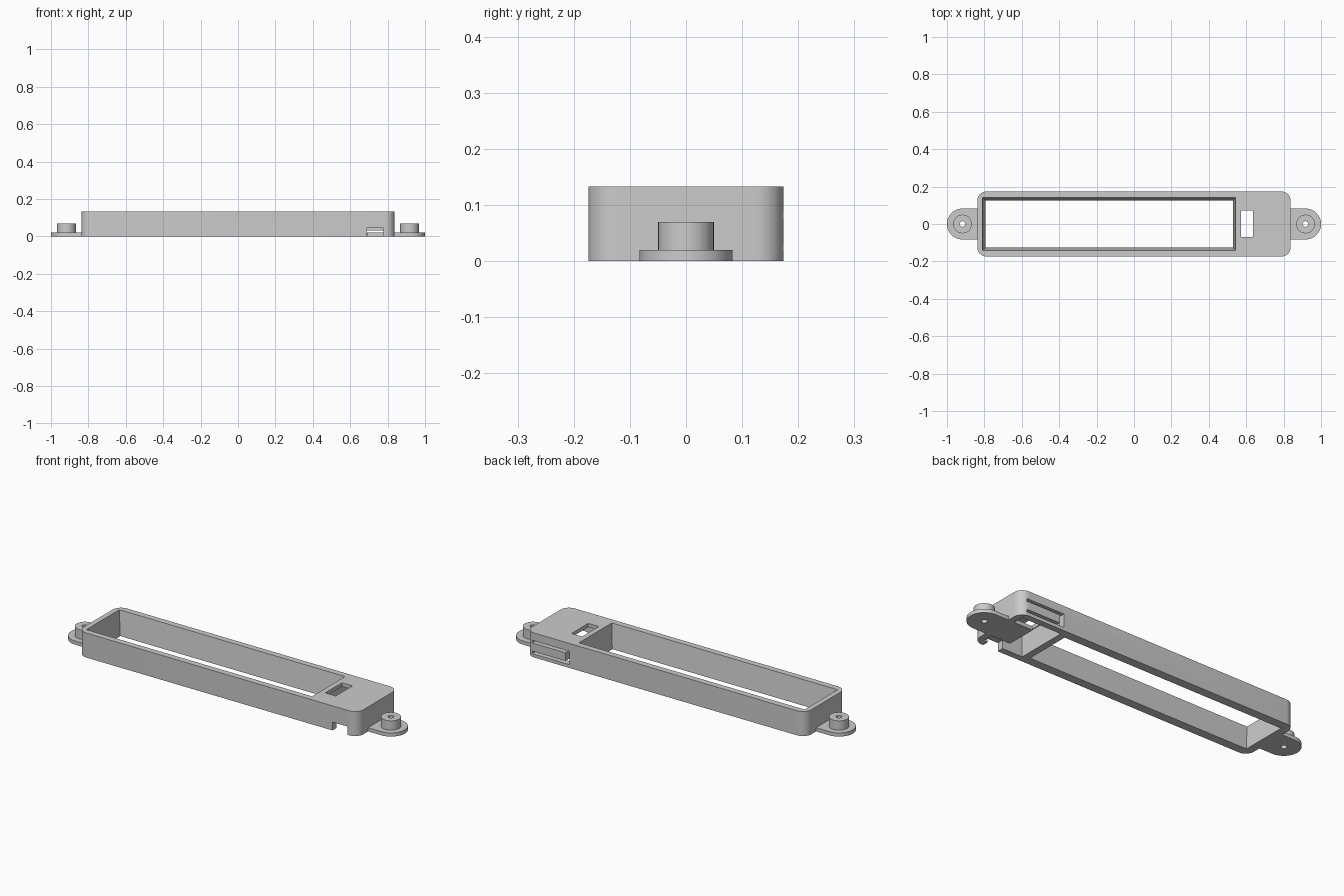
import bpy, bmesh
from math import pi, cos, sin, radians

cube = bpy.data.objects.get("Cube")
if cube:
    bpy.data.objects.remove(cube, do_unlink=True)

grey = bpy.data.materials.new("plain grey")
grey.use_nodes = True
grey.diffuse_color = (0.6, 0.6, 0.6, 1)
grey.node_tree.nodes["Principled BSDF"].inputs["Base Color"].default_value = (0.6, 0.6, 0.6, 1)


def loft(name, lower, upper, z0, z1):
    """Closed solid between two matching outlines."""
    bm = bmesh.new()
    a = [bm.verts.new((x, y, z0)) for x, y in lower]
    b = [bm.verts.new((x, y, z1)) for x, y in upper]
    bm.faces.new(a[::-1])
    bm.faces.new(b)
    for i in range(len(a)):
        j = (i + 1) % len(a)
        bm.faces.new((a[i], a[j], b[j], b[i]))
    bmesh.ops.recalc_face_normals(bm, faces=bm.faces)
    mesh = bpy.data.meshes.new(name)
    bm.to_mesh(mesh)
    bm.free()
    mesh.materials.append(grey)
    ob = bpy.data.objects.new(name, mesh)
    bpy.context.collection.objects.link(ob)
    return ob


def arc(cx, cy, r, start, end, steps):
    return [(cx + r * cos(start + (end - start) * i / steps),
             cy + r * sin(start + (end - start) * i / steps)) for i in range(steps + 1)]


def rect(x0, x1, y0, y1):
    return [(x0, y0), (x1, y0), (x1, y1), (x0, y1)]


def prism(name, outline, z0, z1):
    return loft(name, outline, outline, z0, z1)


def combine(ob, other, operation="DIFFERENCE"):
    """Apply a boolean and discard the helper solid."""
    other.hide_render = True
    mod = ob.modifiers.new("boolean", "BOOLEAN")
    mod.object = other
    mod.operation = operation
    mod.solver = "EXACT"
    graph = bpy.context.evaluated_depsgraph_get()
    mesh = bpy.data.meshes.new_from_object(ob.evaluated_get(graph))
    ob.modifiers.clear()
    ob.data = mesh
    bpy.data.objects.remove(other, do_unlink=True)


def smooth(ob):
    bpy.ops.object.select_all(action="DESELECT")
    ob.select_set(True)
    bpy.context.view_layer.objects.active = ob
    bpy.ops.object.shade_smooth_by_angle(angle=radians(30))


# Rounded rectangular housing
L, W, H, R = 0.838, 0.174, 0.133, 0.05
outline = []
for k, (sx, sy) in enumerate([(1, 1), (-1, 1), (-1, -1), (1, -1)]):
    outline += arc(sx * (L - R), sy * (W - R), R, k * pi / 2, (k + 1) * pi / 2, 10)
housing = prism("housing", outline, 0, H)

# Tapered display window, wider at the top
combine(housing, loft("window_cutter", rect(-0.794, 0.53, -0.126, 0.126),
                      rect(-0.81, 0.543, -0.141, 0.141), -0.0001, H + 0.0001))

# Compartment open underneath, with a slot through its roof
combine(housing, prism("compartment_cutter", rect(0.567, 0.803, -0.14, 0.14), -0.05, 0.113))
combine(housing, prism("roof_slot_cutter", rect(0.572, 0.635, -0.07, 0.073), 0.08, 0.2))

# Cable notch in the front wall
combine(housing, prism("notch_cutter", rect(0.688, 0.778, -0.2, -0.12), -0.05, 0.045))

# U-shaped cut that frees a spring tongue in the back wall
for x0, x1, z0, z1 in [(0.6, 0.8, 0.018, 0.032), (0.6, 0.8, 0.076, 0.09),
                       (0.575, 0.6005, 0.018, 0.09)]:
    combine(housing, prism("tongue_cutter", rect(x0, x1, 0.12, 0.2), z0, z1))
smooth(housing)

# Floor plate continuing the mounting ear inside the compartment
prism("inner_floor_plate", rect(0.69, 0.803, -0.083, 0.083), 0, 0.02)

# Mounting ears, each with a drilled boss
for side, label in ((1, "left"), (-1, "right")):
    cx = 0.917
    shape = [(L - 0.001, -0.083)] + arc(cx, 0, 0.083, -pi / 2, pi / 2, 24) + [(L - 0.001, 0.083)]
    shape = [(side * x, y) for x, y in shape]
    ear = prism(label + "_mounting_ear", shape, 0, 0.02)
    circle = arc(side * cx, 0, 0.05, 0, 2 * pi, 32)[:-1]
    combine(ear, prism("boss", circle, 0.01, 0.07), "UNION")
    hole = arc(side * cx, 0, 0.015, 0, 2 * pi, 20)[:-1]
    combine(ear, prism("hole_cutter", hole, -0.1, 0.1))
    smooth(ear)
